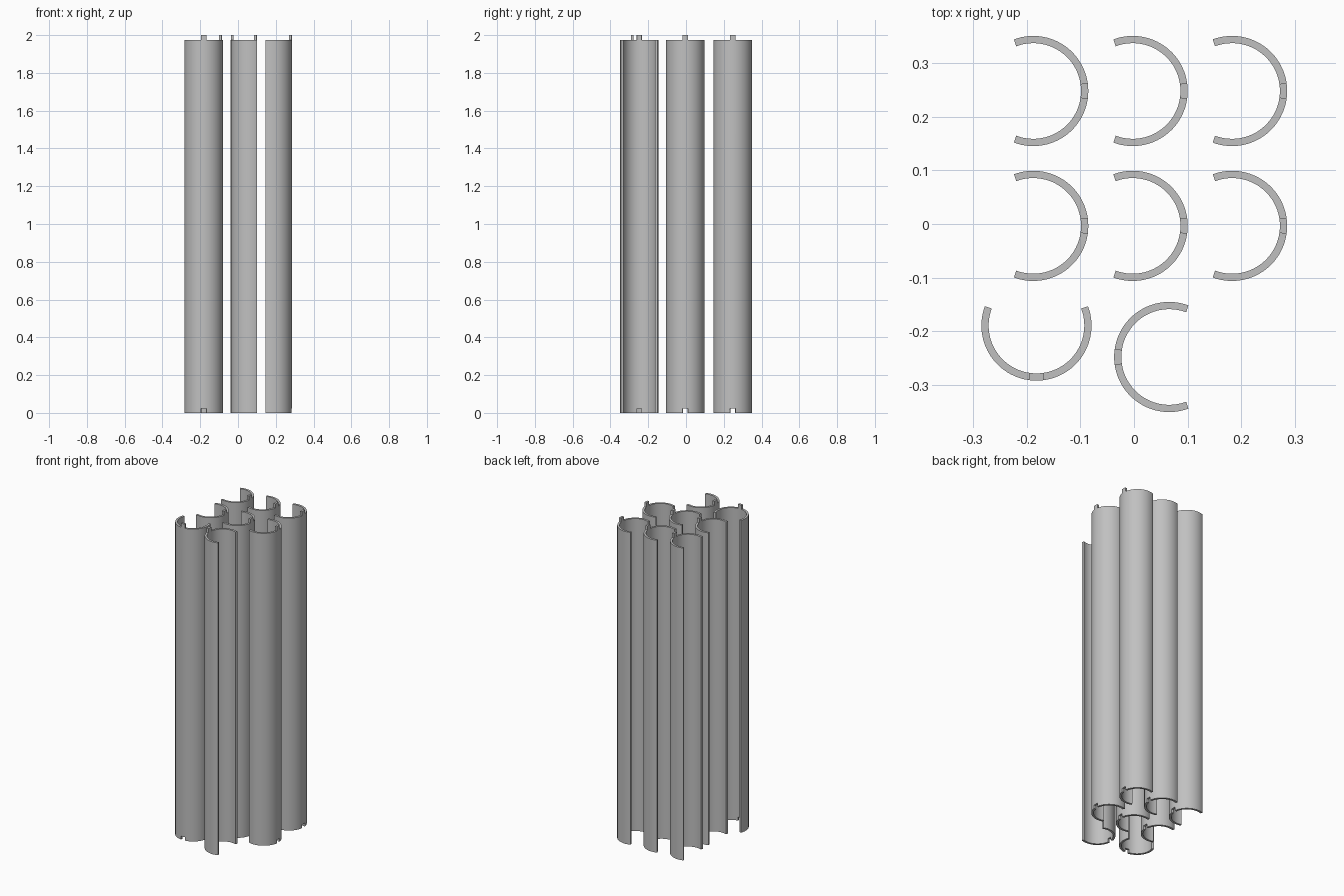
import bpy, bmesh, math

if "Cube" in bpy.data.objects:
    bpy.data.objects.remove(bpy.data.objects["Cube"])

R, WALL = 0.1025, 0.0135          # outer radius and wall thickness
HALF, TAB = 110.5, 8.2            # half sweep of the shell and of its tab, degrees
LEVELS = [0.0, 0.022, 1.974, 2.0]  # base, notch top, body top, tab top

grey = bpy.data.materials.new("grey plastic")
grey.diffuse_color = (0.53, 0.53, 0.53, 1)
grey.use_nodes = True
grey.node_tree.nodes["Principled BSDF"].inputs["Base Color"].default_value = grey.diffuse_color


def spread(a, b, n):
    return [a + (b - a) * i / n for i in range(n)]


def shell_mesh():
    """Open tube wall with a centred notch at the base and a tab on top."""
    angles = spread(-HALF, -TAB, 26) + spread(-TAB, TAB, 4) + spread(TAB, HALF, 26) + [HALF]
    bm = bmesh.new()
    grid = [[bm.verts.new((R * math.cos(math.radians(a)), R * math.sin(math.radians(a)), z))
             for z in LEVELS] for a in angles]
    for i in range(len(angles) - 1):
        centre = abs(angles[i] + angles[i + 1]) / 2 < TAB
        for row in ((1, 2) if centre else (0, 1)):
            bm.faces.new((grid[i][row], grid[i + 1][row],
                          grid[i + 1][row + 1], grid[i][row + 1]))
    bmesh.ops.delete(bm, geom=[v for v in bm.verts if not v.link_faces], context='VERTS')
    mesh = bpy.data.meshes.new("tube_shell")
    bm.to_mesh(mesh)
    bm.free()
    mesh.materials.append(grey)
    return mesh


def add_shell(name, x, y, turn):
    ob = bpy.data.objects.new(name, shell_mesh())
    bpy.context.collection.objects.link(ob)
    ob.location = (x, y, 0)
    ob.rotation_euler.z = math.radians(turn)
    wall = ob.modifiers.new("wall", 'SOLIDIFY')
    wall.thickness, wall.offset = WALL, -1
    bpy.ops.object.select_all(action='DESELECT')
    ob.select_set(True)
    bpy.context.view_layer.objects.active = ob
    bpy.ops.object.modifier_apply(modifier="wall")
    bpy.ops.object.shade_smooth_by_angle(angle=math.radians(30))


# Two rows of three shells opening to the left
for r, y in enumerate((0.2475, -0.0035)):
    for c, x in enumerate((-0.1875, -0.0025, 0.1825)):
        add_shell(f"tube_shell_row{r + 1}_{c + 1}", x, y, 0)

# Front pair: one opening to the back, one opening to the right
add_shell("tube_shell_front_left", -0.1815, -0.189, -90)
add_shell("tube_shell_front_middle", 0.0655, -0.2475, 180)
